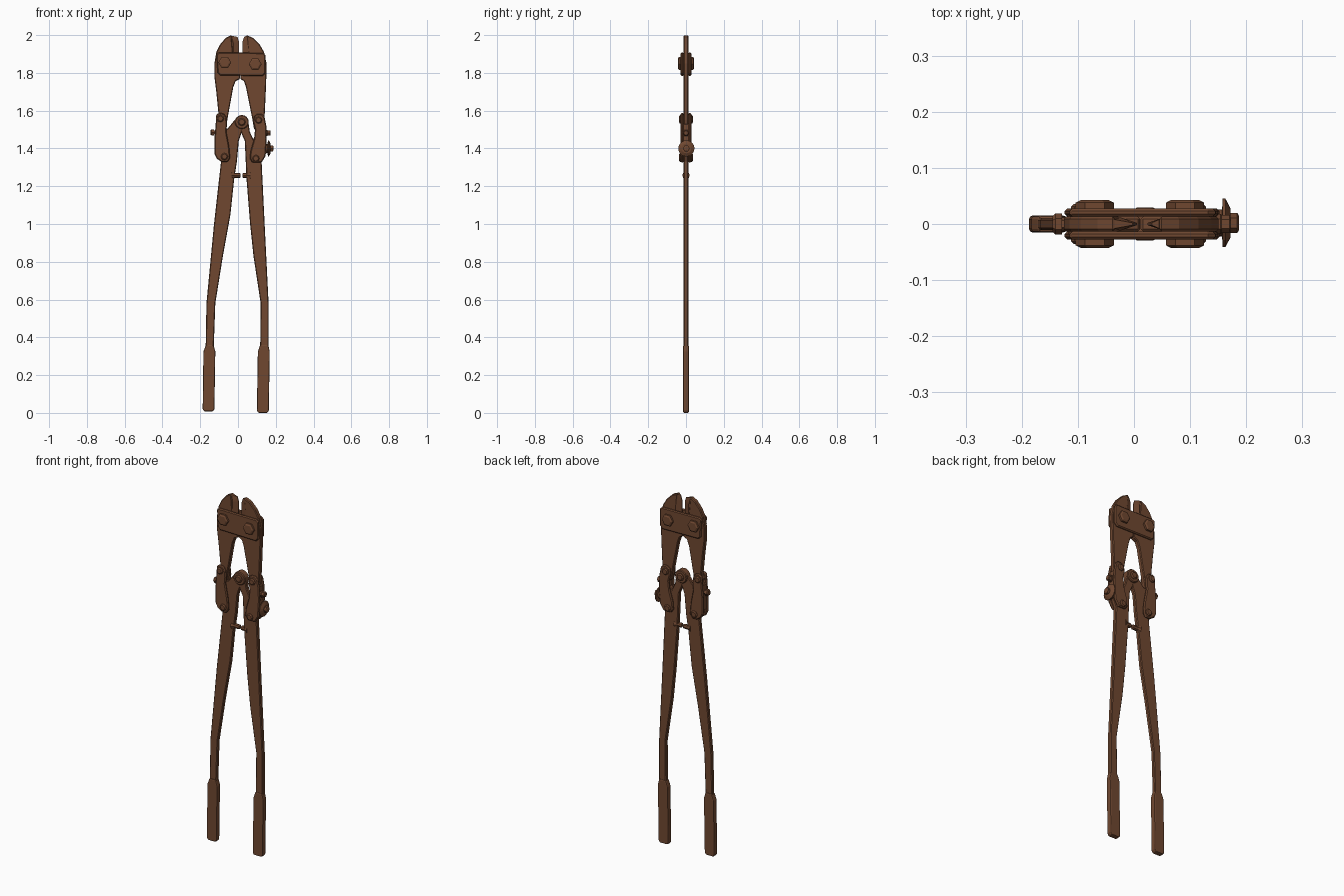
import bpy, bmesh, math
from mathutils import Vector

steel = bpy.data.materials.new("rusty_brown")
steel.diffuse_color = (0.16, 0.064, 0.03, 1)


def finish(name, bm, bevel=0, segs=1):
    bmesh.ops.recalc_face_normals(bm, faces=bm.faces[:])
    me = bpy.data.meshes.new(name)
    bm.to_mesh(me)
    bm.free()
    me.materials.append(steel)
    ob = bpy.data.objects.new(name, me)
    bpy.context.collection.objects.link(ob)
    if bevel:
        m = ob.modifiers.new("bevel", 'BEVEL')
        m.width, m.segments = bevel, segs
        m.limit_method, m.angle_limit = 'ANGLE', math.radians(50)
    return ob


def plate(name, pts, y0, y1, bevel=0.004, segs=1):
    """Front outline (x, z) extruded from y0 to y1."""
    bm = bmesh.new()
    f = bm.faces.new([bm.verts.new((x, y0, z)) for x, z in pts])
    r = bmesh.ops.extrude_face_region(bm, geom=[f])
    vs = [g for g in r["geom"] if isinstance(g, bmesh.types.BMVert)]
    bmesh.ops.translate(bm, verts=vs, vec=(0, y1 - y0, 0))
    return finish(name, bm, bevel, segs)


def lathe(name, axis, c, rings, sides=6):
    """Turned part along 'x' or 'y' from (position, radius) rings."""
    bm = bmesh.new()
    loops = []
    for p, r in rings:
        loop = []
        for i in range(sides):
            a = 2 * math.pi * i / sides
            u, v = r * math.cos(a), r * math.sin(a)
            off = (u, p, v) if axis == 'y' else (p, u, v)
            loop.append(bm.verts.new(Vector(c) + Vector(off)))
        loops.append(loop)
    for a, b in zip(loops, loops[1:]):
        for i in range(sides):
            j = (i + 1) % sides
            bm.faces.new((a[i], a[j], b[j], b[i]))
    bm.faces.new(loops[0])
    bm.faces.new(loops[-1])
    return finish(name, bm)


def through_bolt(name, x, z, r, h, sides=6):
    lathe(name, 'y', (x, 0, z),
          [(-h, r * .72), (-h + .005, r), (h - .005, r), (h, r * .72)], sides)


# Jaws: body outline plus a sharpened cutting wedge
jaws = {
    "left": ([(-.035, 2), (-.065, 1.985), (-.095, 1.95), (-.115, 1.91), (-.125, 1.85),
              (-.125, 1.78), (-.115, 1.7), (-.1, 1.55), (-.105, 1.5), (-.065, 1.5),
              (-.055, 1.56), (-.025, 1.725), (-.012, 1.757), (.011, 1.768),
              (.011, 1.88), (-.025, 1.89)], -.025, .005),
    "right": ([(.045, 2), (.08, 1.985), (.115, 1.95), (.138, 1.91), (.151, 1.85),
               (.15, 1.78), (.147, 1.7), (.14, 1.55), (.13, 1.5), (.085, 1.5),
               (.075, 1.56), (.042, 1.725), (.031, 1.757), (.012, 1.768),
               (.012, 1.88), (.055, 1.89)], .055, .024),
}
for side, (pts, xb, xe) in jaws.items():
    plate(side + "_jaw", pts, -.013, .013, .004)
    bm = bmesh.new()
    top = pts[0][0]
    for x, y, z in [(xb, .012, 1.88), (xe, .002, 1.88), (xb, .012, 1.96),
                    (xe, .002, 1.965), (top, .008, 1.997),
                    (xe + (xb - xe) * .25, .002, 1.99)]:
        bm.verts.new((x, y, z))
        bm.verts.new((x, -y, z))
    bmesh.ops.convex_hull(bm, input=bm.verts[:])
    finish(side + "_cutting_edge", bm)

# Jaw strap plates, front and back
strap = [(-.115, 1.9), (-.1, 1.908), (.132, 1.906), (.145, 1.895),
         (.146, 1.8), (.13, 1.783), (-.095, 1.787), (-.108, 1.8)]
links = {
    "left": [(-.115, 1.58), (-.1, 1.588), (-.075, 1.585), (-.062, 1.565), (-.058, 1.53),
             (-.062, 1.49), (-.047, 1.41), (-.042, 1.35), (-.055, 1.328), (-.085, 1.328),
             (-.112, 1.345), (-.124, 1.37), (-.124, 1.46), (-.118, 1.53)],
    "right": [(.085, 1.57), (.1, 1.582), (.125, 1.582), (.14, 1.568), (.15, 1.52),
              (.152, 1.45), (.146, 1.36), (.125, 1.325), (.075, 1.325), (.063, 1.345),
              (.066, 1.385), (.085, 1.45), (.09, 1.5), (.08, 1.54)],
}
for s, tag in ((-1, "front"), (1, "back")):
    y0, y1 = s * .013, s * .028
    plate(tag + "_jaw_strap", strap, y0, y1, .005)
    for side, pts in links.items():
        plate(f"{tag}_{side}_link", pts, y0, y1, .005)

# Bolts through the strap, links and centre pivot
through_bolt("jaw_bolt_left", -.07, 1.855, .034, .043)
through_bolt("jaw_bolt_right", .091, 1.846, .034, .043)
for i, (x, z) in enumerate([(-.093, 1.558), (-.072, 1.357), (.109, 1.55), (.095, 1.347)]):
    through_bolt(f"link_bolt_{i + 1}", x, z, .019, .036, 8)
lathe("pivot_eye", 'y', (.02, 0, 1.54), [(-.02, .033), (-.016, .037), (.016, .037), (.02, .033)], 16)
through_bolt("pivot_bolt", .02, 1.54, .021, .029, 8)

# Handles from pivot to grip
plate("left_handle", [
    (.015, 1.57), (-.01, 1.56), (-.055, 1.505), (-.11, 1.5), (-.115, 1.37), (-.09, 1.33),
    (-.127, 1.0), (-.167, .58), (-.172, .3), (-.13, .3), (-.12, .58), (-.08, .83),
    (-.04, 1.05), (-.02, 1.24), (-.006, 1.33), (.004, 1.44), (.017, 1.48), (.035, 1.52)],
    -.011, .011, .004)
plate("right_handle", [
    (.03, 1.57), (.055, 1.54), (.062, 1.49), (.08, 1.45), (.14, 1.5), (.145, 1.38),
    (.125, 1.33), (.141, 1.0), (.162, .58), (.162, .3), (.117, .3), (.12, .58),
    (.082, .83), (.064, 1.0), (.045, 1.24), (.036, 1.44), (.018, 1.48), (.005, 1.53)],
    -.012, .012, .004)

# Grips
plate("left_grip", [(-.17, .36), (-.183, .325), (-.187, .02), (-.18, .008),
                    (-.132, .008), (-.125, .02), (-.12, .325), (-.13, .36)],
      -.015, .015, .006, 2)
plate("right_grip", [(.16, .36), (.168, .325), (.163, .012), (.156, 0),
                     (.107, 0), (.1, .012), (.105, .325), (.117, .36)],
      -.015, .015, .006, 2)

# Stops between the handles
lathe("left_stop", 'x', (0, 0, 1.257), [(-.035, .02), (-.018, .013), (.008, .013), (.013, .01)], 8)
lathe("right_stop", 'x', (0, 0, 1.257), [(.065, .02), (.05, .013), (.028, .013), (.023, .01)], 8)

# Adjuster blocks between the links, with side bolts and cam washer
plate("left_adjuster_block", [(-.118, 1.53), (-.07, 1.53), (-.06, 1.38), (-.118, 1.38)],
      -.02, .02)
plate("right_adjuster_block", [(.145, 1.53), (.1, 1.53), (.09, 1.37), (.15, 1.37)],
      -.02, .02)
lathe("left_adjuster_bolt", 'x', (0, 0, 1.485),
      [(-.11, .012), (-.128, .012), (-.128, .019), (-.14, .019), (-.145, .014)])
lathe("right_adjuster_bolt", 'x', (0, 0, 1.482),
      [(.13, .018), (.154, .018), (.156, .016), (.17, .016), (.173, .012)])
lathe("cam_washer", 'x', (0, .002, 1.4),
      [(.14, .024), (.157, .024), (.158, .043), (.163, .043), (.172, .026)], 16)
lathe("cam_bolt", 'x', (0, .002, 1.4), [(.165, .018), (.184, .018), (.187, .013)])
